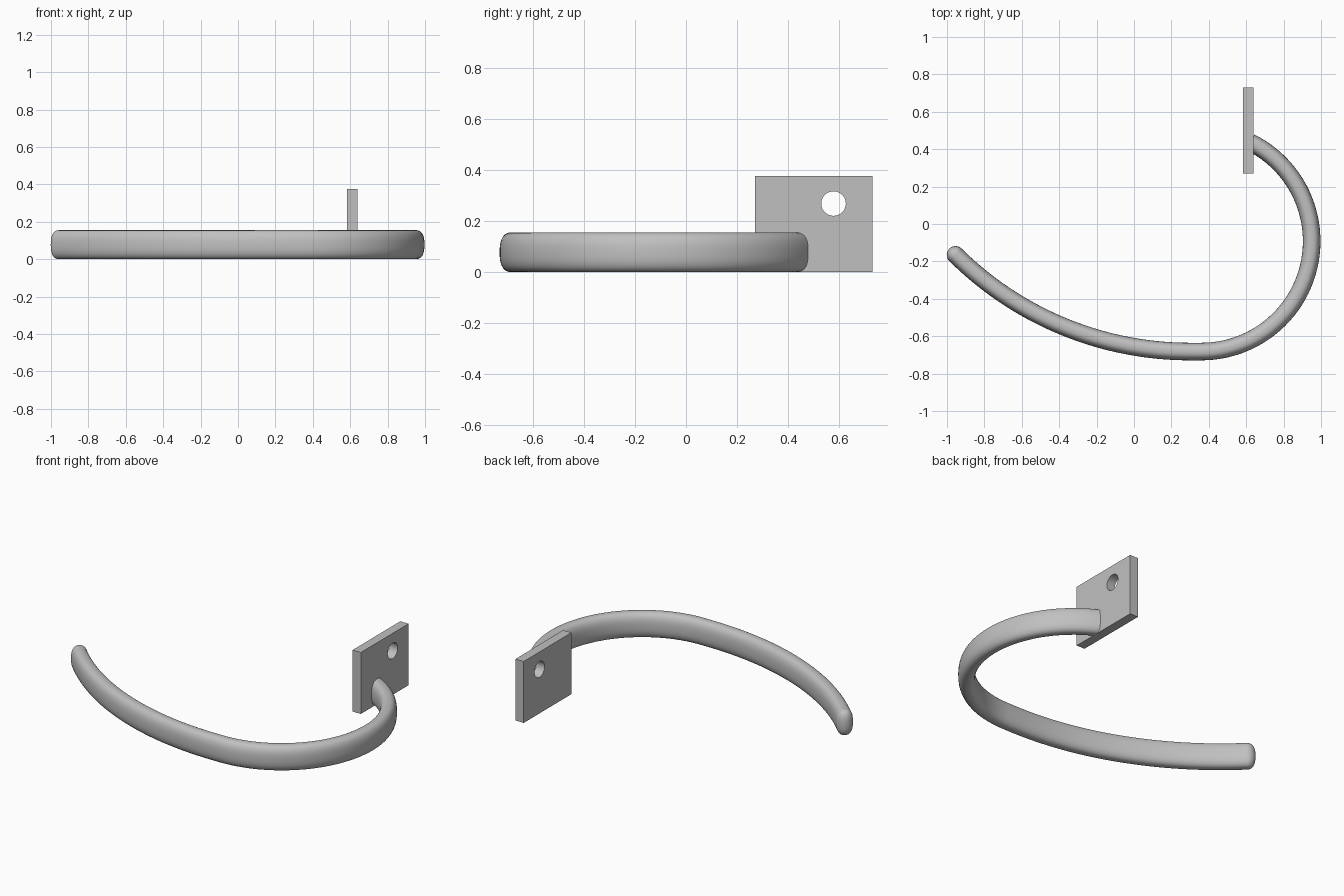
import bpy
import bmesh
from math import sin, cos, pi, radians, copysign
from mathutils import Vector

cube = bpy.data.objects.get("Cube")
if cube:
    bpy.data.objects.remove(cube)

# One plain grey for every part
grey = bpy.data.materials.new("satin grey")
grey.use_nodes = True
grey.diffuse_color = (0.53, 0.53, 0.53, 1)
grey.node_tree.nodes["Principled BSDF"].inputs["Base Color"].default_value = (0.53, 0.53, 0.53, 1)

HALF_W, HALF_H = 0.047, 0.0775
POWER = 2 / 2.5      # slightly boxy oval
SIDES = 40


def oval(angle):
    c, s = cos(angle), sin(angle)
    return (HALF_W * copysign(abs(c) ** POWER, c),
            HALF_H * copysign(abs(s) ** POWER, s))


def arc(center, radius, start, end, steps):
    """Centre-line points paired with their sideways (radial) direction."""
    out = []
    for i in range(steps + 1):
        a = radians(start + (end - start) * i / steps)
        side = Vector((cos(a), sin(a), 0))
        out.append((Vector(center) + side * radius, side))
    return out


def finish(bm, name):
    bmesh.ops.recalc_face_normals(bm, faces=bm.faces)
    mesh = bpy.data.meshes.new(name)
    bm.to_mesh(mesh)
    bm.free()
    mesh.materials.append(grey)
    obj = bpy.data.objects.new(name, mesh)
    bpy.context.collection.objects.link(obj)
    bpy.ops.object.select_all(action="DESELECT")
    obj.select_set(True)
    bpy.context.view_layer.objects.active = obj
    bpy.ops.object.shade_smooth_by_angle(angle=radians(35))
    return obj


# Curved arm: a wide sweep running into a tight hook that meets the plate
path = arc((0.3, 1.098, HALF_H), 1.78, 225.2, 270, 40)
path += arc((0.36, -0.092, HALF_H), 0.59, -90, 63.5, 48)
bm = bmesh.new()
rings = []
for center, side in path:
    ring = []
    for k in range(SIDES):
        u, v = oval(2 * pi * k / SIDES)
        ring.append(bm.verts.new(center + side * u + Vector((0, 0, v))))
    rings.append(ring)
for a, b in zip(rings, rings[1:]):
    for k in range(SIDES):
        n = (k + 1) % SIDES
        bm.faces.new((a[k], a[n], b[n], b[k]))
bm.faces.new(rings[0])
bm.faces.new(rings[-1])
finish(bm, "curved_arm")

# Rounded free end: the same oval spun about its upright axis
tip = path[0][0]
bm = bmesh.new()
verts = []
for k in range(SIDES // 2 + 1):
    u, v = oval(-pi / 2 + 2 * pi * k / SIDES)
    verts.append(bm.verts.new(tip + Vector((max(u, 0), 0, v))))
edges = [bm.edges.new(pair) for pair in zip(verts, verts[1:])]
bmesh.ops.spin(bm, geom=verts + edges, cent=tip, axis=(0, 0, 1),
               angle=2 * pi, steps=32)
bmesh.ops.remove_doubles(bm, verts=bm.verts, dist=0.0005)
finish(bm, "rounded_tip")

# Mounting plate with a drilled screw hole
bm = bmesh.new()
bmesh.ops.create_cube(bm, size=1)
bmesh.ops.scale(bm, vec=(0.056, 0.46, 0.375), verts=bm.verts)
bmesh.ops.translate(bm, vec=(0.612, 0.5, 0.1875), verts=bm.verts)
plate = finish(bm, "mounting_plate")

bpy.ops.mesh.primitive_cylinder_add(vertices=40, radius=0.048, depth=0.2,
                                    location=(0.612, 0.577, 0.268),
                                    rotation=(0, pi / 2, 0))
drill = bpy.context.object
drill.name = "drill_cutter"
drill.hide_render = True
drill.data.materials.append(grey)
hole = plate.modifiers.new("screw_hole", "BOOLEAN")
hole.object = drill
hole.operation = "DIFFERENCE"
hole.solver = "EXACT"
bpy.context.view_layer.objects.active = plate
bpy.ops.object.modifier_apply(modifier=hole.name)
bpy.data.objects.remove(drill)
bpy.ops.object.select_all(action="DESELECT")
plate.select_set(True)
bpy.ops.object.shade_smooth_by_angle(angle=radians(35))
